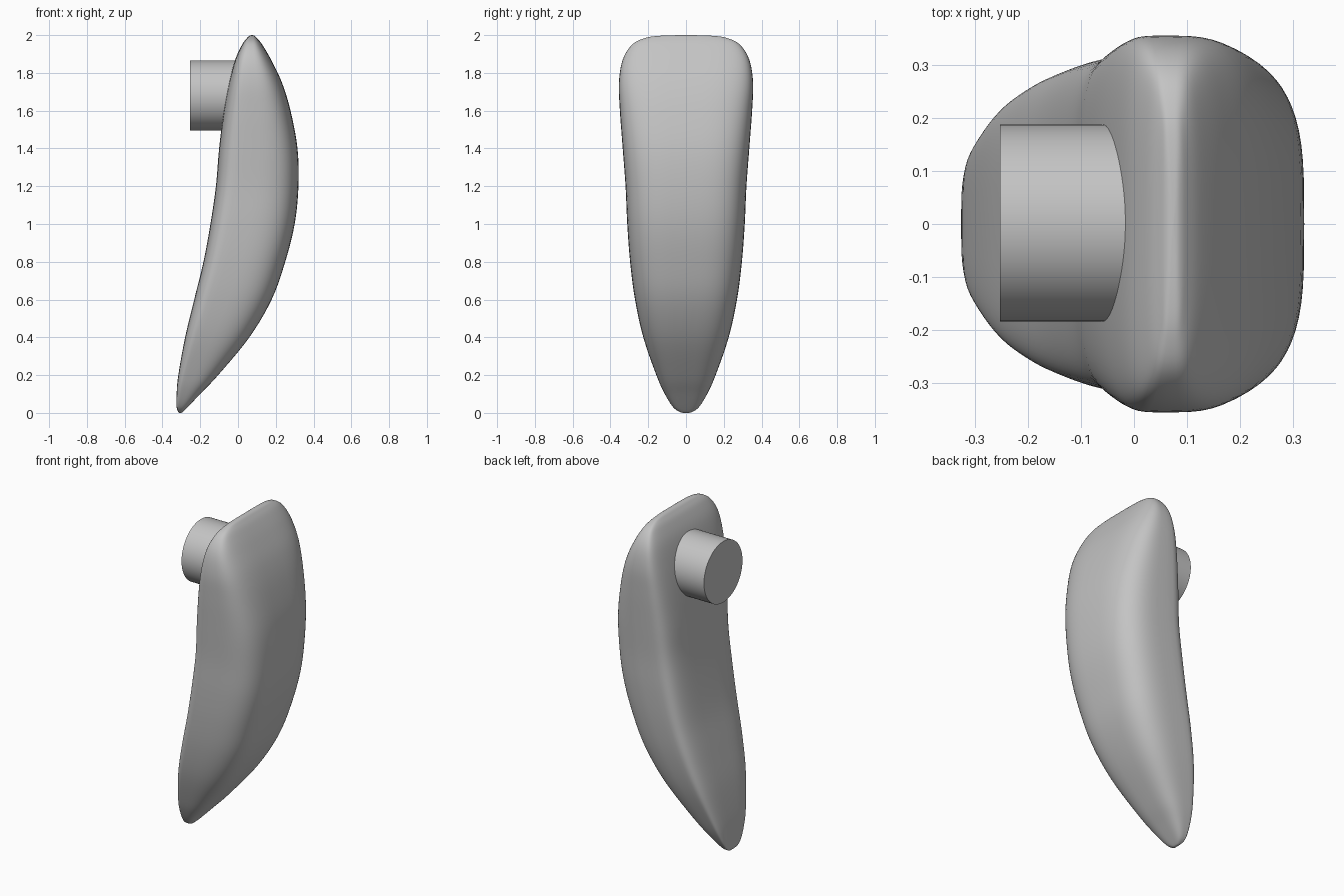
import bpy
import bmesh
from math import cos, sin, pi, copysign
from mathutils import Matrix

cube = bpy.data.objects.get("Cube")
if cube:
    bpy.data.objects.remove(cube, do_unlink=True)

grey = bpy.data.materials.new("plain grey")
grey.use_nodes = True
colour = (0.55, 0.55, 0.55, 1)
grey.diffuse_color = colour
grey.node_tree.nodes["Principled BSDF"].inputs["Base Color"].default_value = colour

# Height, back edge, front edge and half width of each body section
STATIONS = [
    (0, -.306, -.304, .002), (.004, -.316, -.294, .03), (.03, -.325, -.267, .068),
    (.1, -.325, -.2, .112), (.2, -.316, -.105, .157), (.4, -.28, .06, .226),
    (.6, -.232, .178, .27), (.8, -.183, .25, .296), (1, -.146, .3, .311),
    (1.2, -.117, .32, .32), (1.4, -.1, .315, .335), (1.6, -.075, .278, .35),
    (1.75, -.047, .232, .355), (1.87, -.015, .175, .335), (1.95, .022, .128, .285),
    (1.985, .048, .1, .215), (1.997, .062, .086, .13), (2, .073, .075, .002),
]
STEPS = 5
SIDES = 72


def blend(a, b, c, d, t):
    """Smooth curve from b to c, guided by their neighbours a and d."""
    return b + t / 2 * (c - a + t * (2 * a - 5 * b + 4 * c - d + t * (3 * (b - c) + d - a)))


def smooth_stations(points):
    padded = [points[0]] + points + [points[-1]]
    for i in range(len(points) - 1):
        for step in range(STEPS):
            yield [blend(*values, step / STEPS) for values in zip(*padded[i:i + 4])]
    yield points[-1]


def section(z, back, front, half_width):
    """Rounded section, squarer and wider toward the back."""
    widest = back + (front - back) * (0.2 + 0.1 * z)
    ring = []
    for k in range(SIDES):
        c, s = cos(2 * pi * k / SIDES), sin(2 * pi * k / SIDES)
        reach, power = (front - widest, 2 / 3.5) if c > 0 else (widest - back, 2 / 4)
        x = widest + copysign(abs(c) ** power, c) * reach
        y = copysign(abs(s) ** power, s) * half_width
        ring.append((x, y, z))
    return ring


def finish(name, bm):
    bmesh.ops.recalc_face_normals(bm, faces=bm.faces)
    mesh = bpy.data.meshes.new(name)
    bm.to_mesh(mesh)
    bm.free()
    mesh.materials.append(grey)
    obj = bpy.data.objects.new(name, mesh)
    bpy.context.collection.objects.link(obj)
    bpy.ops.object.select_all(action='DESELECT')
    obj.select_set(True)
    bpy.context.view_layer.objects.active = obj
    bpy.ops.object.shade_smooth_by_angle(angle=pi / 4)
    return obj


# Curved body, lofted from tip to crest
body = bmesh.new()
rings = [[body.verts.new(p) for p in section(*s)] for s in smooth_stations(STATIONS)]
for low, high in zip(rings, rings[1:]):
    for k in range(SIDES):
        n = (k + 1) % SIDES
        body.faces.new((low[k], low[n], high[n], high[k]))
body.faces.new(rings[0])
body.faces.new(rings[-1])
finish("curved_body", body)

# Round mounting peg on the back
peg = bmesh.new()
place = Matrix.Translation((-0.1, 0.002, 1.68)) @ Matrix.Rotation(pi / 2, 4, 'Y')
bmesh.ops.create_cone(peg, cap_ends=True, segments=64, radius1=0.186, radius2=0.186,
                      depth=0.306, matrix=place)
finish("mounting_peg", peg)
